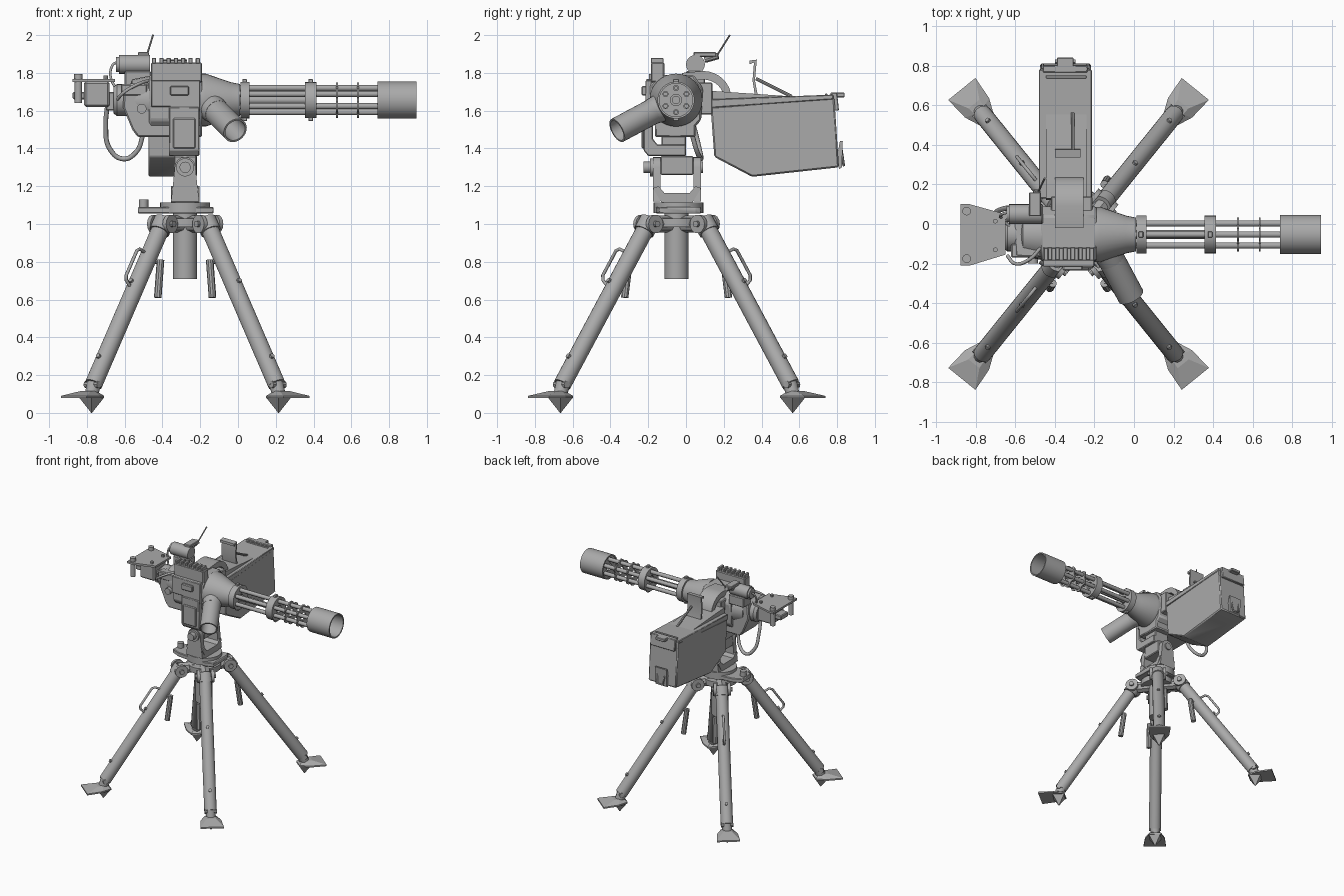
import bpy, bmesh, math
from mathutils import Vector, Matrix

if "Cube" in bpy.data.objects:
    bpy.data.objects.remove(bpy.data.objects["Cube"])

grey = bpy.data.materials.new("gunmetal grey")
grey.diffuse_color = (0.40, 0.40, 0.40, 1)
grey.use_nodes = True
grey.node_tree.nodes["Principled BSDF"].inputs["Base Color"].default_value = grey.diffuse_color
AY, AZ = -0.053, 1.656          # barrel axis
CX, CY = -0.28, -0.05           # tripod axis


def finish(name, bm, smooth=True, bevel=0):
    bmesh.ops.recalc_face_normals(bm, faces=bm.faces)
    me = bpy.data.meshes.new(name)
    bm.to_mesh(me)
    bm.free()
    ob = bpy.data.objects.new(name, me)
    bpy.context.collection.objects.link(ob)
    me.materials.append(grey)
    if bevel:
        m = ob.modifiers.new("bevel", 'BEVEL')
        m.width, m.segments = bevel, 1
    if smooth:
        bpy.ops.object.select_all(action='DESELECT')
        ob.select_set(True)
        bpy.context.view_layer.objects.active = ob
        bpy.ops.object.shade_smooth_by_angle(angle=math.radians(35))
    return ob


def box(name, x, y, z, bevel=0.006):
    bm = bmesh.new()
    bmesh.ops.create_cube(bm, size=1)
    for v in bm.verts:
        v.co = [a[0] + (c + 0.5) * (a[1] - a[0]) for a, c in zip((x, y, z), v.co)]
    return finish(name, bm, False, bevel)


def lathe(name, a, b, prof, n=24, closed=False):
    """Spin (distance along a-b, radius) points around the line a-b."""
    a, b = Vector(a), Vector(b)
    rot = (b - a).to_track_quat('Z', 'Y').to_matrix().to_4x4()
    bm = bmesh.new()
    rings = []
    for t, r in prof:
        rings.append([bm.verts.new((r * math.cos(2 * math.pi * i / n), r * math.sin(2 * math.pi * i / n), t)) for i in range(n)])
    pairs = list(zip(rings, rings[1:])) + ([(rings[-1], rings[0])] if closed else [])
    for p, q in pairs:
        for i in range(n):
            j = (i + 1) % n
            bm.faces.new((p[i], p[j], q[j], q[i]))
    if not closed:
        bm.faces.new(rings[0])
        bm.faces.new(rings[-1])
    bm.transform(Matrix.Translation(a) @ rot)
    return finish(name, bm)


def cyl(name, a, b, r, r2=None, n=20):
    return lathe(name, a, b, [(0, r), ((Vector(b) - Vector(a)).length, r if r2 is None else r2)], n)


def pipe(name, a, b, r, ri, n=28):
    L = (Vector(b) - Vector(a)).length
    return lathe(name, a, b, [(0, r), (L, r), (L, ri), (0, ri)], n, True)


def prism(name, pts, axis, lo, hi, bevel=0):
    """Extrude a 2D outline along an axis: x takes (y, z), y takes (x, z), z takes (x, y)."""
    mk = {'x': lambda p, d: (d, *p), 'y': lambda p, d: (p[0], d, p[1]), 'z': lambda p, d: (*p, d)}[axis]
    bm = bmesh.new()
    A = [bm.verts.new(mk(p, lo)) for p in pts]
    B = [bm.verts.new(mk(p, hi)) for p in pts]
    bm.faces.new(A)
    bm.faces.new(B)
    for i in range(len(pts)):
        j = (i + 1) % len(pts)
        bm.faces.new((A[i], A[j], B[j], B[i]))
    return finish(name, bm, True, bevel)


def tube(name, pts, r, smooth=True):
    cu = bpy.data.curves.new(name, 'CURVE')
    cu.dimensions = '3D'
    cu.bevel_depth, cu.bevel_resolution, cu.use_fill_caps = r, 2, True
    s = cu.splines.new('BEZIER' if smooth else 'POLY')
    P = s.bezier_points if smooth else s.points
    P.add(len(pts) - 1)
    for p, c in zip(P, pts):
        p.co = c if smooth else (*c, 1)
        if smooth:
            p.handle_left_type = p.handle_right_type = 'AUTO'
    ob = bpy.data.objects.new(name, cu)
    bpy.context.collection.objects.link(ob)
    cu.materials.append(grey)


# four tripod legs with feet, brackets, hanging pins and carry handles
for sx in (-1, 1):
    for sy in (-1, 1):
        P = lambda dx, dy, z: Vector((CX + sx * dx, CY + sy * dy, z))
        top, low = P(.11, .14, 1.02), P(.485, .605, .15)
        at = lambda f: top.lerp(low, f)
        cyl("leg", top, low, .047)
        cyl("leg_collar", at(.0), at(.07), .055)
        cyl("ankle", at(.985), P(.50, .62, .085), .04, .035, 12)
        cyl("ankle_pin", P(.455, .64, .15), P(.525, .58, .15), .02, n=10)
        u = Vector((sx * .63, sy * .78, 0))
        w = Vector((-sx * .78, sy * .63, 0))
        c = P(.495, .615, 0)
        # foot plate: shallow crown above, ground spike below
        bm = bmesh.new()
        outline = [(.15, .088), (.028, .078), (-.05, .045), (-.05, -.045), (.028, -.078), (.15, -.088)]
        rim = [[bm.verts.new(c + u * a + w * b + Vector((0, 0, z))) for a, b in outline] for z in (.078, .09)]
        crown = [bm.verts.new(c + u * a * .35 + w * b * .4 + Vector((0, 0, .115))) for a, b in outline]
        for p, q in ((rim[0], rim[1]), (rim[1], crown)):
            for i in range(6):
                bm.faces.new((p[i], p[i - 1], q[i - 1], q[i]))
        bm.faces.new(rim[0])
        bm.faces.new(crown)
        finish("foot_plate", bm, False)
        cyl("foot_spike", c + Vector((0, 0, .08)), c + Vector((0, 0, .0)), .065, .002, 4)
        # hub bracket holding the leg
        for s in (-1, 1):
            o = w * .052 * s
            cyl("leg_lug", P(.12, .15, 1.0) + o * .8, P(.12, .15, 1.0) + o * 1.25, .05, n=14)
        cyl("leg_arm", P(.02, .025, 1.0), P(.13, .16, 1.0), .045, n=8)
        cyl("hub_pin", P(.12, .15, 1.0) - w * .08, P(.12, .15, 1.0) + w * .08, .018, n=10)
        # hanging pin, leg rivets
        cyl("hanging_pin", P(.13, .25, .81), P(.145, .275, .61), .02, n=10)
        cyl("hanging_pin_stem", at(.25), P(.13, .25, .80), .012, n=8)
        for f in (.4, .86):
            n = (low - top).cross(w).normalized()
            n = n if n.z > 0 else -n
            cyl("leg_rivet", at(f), at(f) + n * .058, .013, n=8)
        if sx < 0:
            tube("carry_handle", [at(f) + n * h for f, h in ((.22, .03), (.23, .085), (.25, .10), (.40, .10), (.42, .085), (.43, .03))], .009, False)

# tripod hub and turntable
cyl("centre_post", (CX, CY, .71), (CX, CY, 1.06), .064, n=28)
cyl("hub", (CX, CY, .985), (CX, CY, 1.03), .13, n=28)
cyl("turntable", (CX, CY + .01, 1.058), (CX, CY + .01, 1.115), .132, n=32)
prism("turntable_arm", [(-.53, -.10), (-.53, .02), (-.46, .05), (-.15, .08), (-.13, .05), (-.13, -.14), (-.2, -.16), (-.46, -.13)], 'z', 1.055, 1.09, .005)
cyl("arm_knob", (-.50, -.04, 1.09), (-.50, -.04, 1.13), .025, n=12)

# yoke: rounded cheeks joined by a base
cheek = [(-.355, 1.12), (-.205, 1.12), (-.215, 1.2)] + [(-.28 + .055 * math.cos(a), 1.30 + .055 * math.sin(a)) for a in (i * math.pi / 8 for i in range(9))] + [(-.345, 1.2)]
for y in (-.175, .04):
    prism("yoke_cheek", cheek, 'y', y, y + .04)
prism("yoke_base", [(-.175, 1.19), (-.13, 1.115), (.035, 1.115), (.08, 1.19), (.05, 1.2), (.02, 1.165), (-.115, 1.165), (-.145, 1.2)], 'x', -.355, -.205)
box("pivot_block", (-.34, -.22), (-.135, .04), (1.26, 1.36))
cyl("pivot_bolt", (-.28, -.225, 1.30), (-.28, .09, 1.30), .03, n=12)
cyl("pivot_washer", (-.28, -.19, 1.30), (-.28, -.17, 1.30), .048, n=18)

# cradle wrapped around the receiver
prism("cradle", [(-.225, 1.62), (-.225, 1.39), (-.2, 1.36), (0, 1.36), (0, 1.42), (-.15, 1.42), (-.175, 1.45), (-.175, 1.62)], 'x', -.365, -.205, .005)
box("cradle_pad", (-.345, -.225), (-.235, -.19), (1.40, 1.56))
box("cradle_web", (-.35, -.22), (-.13, .0), (1.38, 1.52))

# receiver, rear housing and front cone
prism("receiver", [(-.19, 1.55), (-.12, 1.47), (.01, 1.47), (.08, 1.55), (.09, 1.72), (.04, 1.79), (-.14, 1.79), (-.19, 1.74)], 'x', -.47, -.19, .01)
prism("rear_receiver", [(-.56, 1.50), (-.53, 1.46), (-.19, 1.46), (-.19, 1.60), (-.45, 1.62), (-.47, 1.75), (-.6, 1.74), (-.61, 1.62)], 'y', -.165, .05, .008)
prism("side_panel", [(-.35, 1.56), (-.225, 1.56), (-.20, 1.60), (-.20, 1.76), (-.46, 1.76), (-.46, 1.62), (-.36, 1.62)], 'y', -.215, -.18, .004)
box("side_latch", (-.36, -.26), (-.235, -.205), (1.68, 1.73))
cyl("side_button", (-.51, -.2, 1.61), (-.51, -.16, 1.61), .026, n=14)
box("rear_cover", (-.62, -.48), (-.17, -.10), (1.68, 1.74))
lathe("front_cone", (-.20, AY, AZ), (1, AY, AZ), [(0, .14), (.03, .14), (.16, .095), (.21, .085)], 32)
lathe("rear_motor", (-.66, AY, AZ), (1, AY, AZ), [(0, .07), (.02, .085), (.09, .085), (.1, .11), (.2, .13)], 24)
pipe("ejection_chute", (-.13, -.15, 1.61), (-.015, -.365, 1.495), .068, .058)
cyl("chute_root", (-.17, -.07, 1.645), (-.11, -.19, 1.59), .085, .068)

# barrel cluster, clamps and muzzle shroud
X = lambda x: (x, AY, AZ)
for i in range(6):
    a = math.pi * i / 3 + math.pi / 6
    y, z = AY + .064 * math.cos(a), AZ + .064 * math.sin(a)
    pipe("barrel", (0, y, z), (.78, y, z), .016, .009, 12)
    for x in (.525, .635):
        cyl("clamp_lobe", (x - .005, y, z), (x + .005, y, z), .031, n=14)
for x in (.525, .635):
    pipe("spacer_disc", X(x - .005), X(x + .005), .078, .03)
cyl("drive_shaft", X(0), X(.40), .022, n=12)
lathe("rear_clamp", X(.012), X(1), [(0, .097), (.05, .097), (.05, .03), (0, .03)], 28, True)
lathe("middle_clamp", X(.355), X(1), [(0, .095), (.06, .095), (.06, .03), (0, .03)], 28, True)
for x in (.035, .385):
    for s in (-1, 1):
        box("clamp_bolt", (x - .012, x + .012), (AY - .015, AY + .015), (AZ + s * .10 - .012, AZ + s * .10 + .012), .003)
pipe("muzzle_shroud", X(.738), X(.945), .098, .088, 36)
pipe("muzzle_plate", X(.745), X(.76), .092, .03)

# top rail with teeth
box("rail_base", (-.46, -.19), (-.185, -.115), (1.75, 1.855))
for i in range(7):
    x = -.455 + i * .0385
    box("rail_tooth", (x, x + .022), (-.185, -.12), (1.85, 1.88), .003)

# sight unit, bracket and antenna
cyl("sight_body", (-.63, .05, 1.845), (-.465, .05, 1.845), .05)
cyl("sight_cap", (-.645, .05, 1.845), (-.63, .05, 1.845), .04)
box("sight_mount", (-.60, -.46), (.0, .10), (1.73, 1.81))
box("sight_top", (-.53, -.47), (.04, .16), (1.885, 1.91), .004)
cyl("antenna_base", (-.50, .10, 1.87), (-.49, .17, 1.89), .018, n=10)
cyl("antenna", (-.49, .15, 1.87), (-.45, .232, 2.0), .005, n=8)
tube("sight_cable", [(-.63, .06, 1.86), (-.665, .05, 1.84), (-.66, .02, 1.74), (-.62, -.02, 1.72)], .007)
tube("side_cable", [(-.47, -.12, 1.76), (-.53, -.18, 1.74), (-.60, -.2, 1.70), (-.64, -.16, 1.66)], .009)
tube("power_cable", [(-.69, .0, 1.64), (-.70, .04, 1.52), (-.68, .07, 1.40), (-.61, .08, 1.345), (-.54, .06, 1.38), (-.50, .03, 1.48)], .013)

# rear control plate and grips
prism("control_plate", [(-.875, -.21), (-.83, -.21), (-.65, -.155), (-.65, .05), (-.83, .10), (-.875, .10)], 'z', 1.752, 1.768)
box("control_box", (-.815, -.68), (-.13, .03), (1.62, 1.755), .01)
box("control_link", (-.70, -.60), (-.10, .0), (1.60, 1.70))
for y in (-.175, .065):
    cyl("grip_knob", (-.845, y, 1.76), (-.845, y, 1.795), .022, n=12)
    cyl("grip_post", (-.845, y, 1.64), (-.845, y, 1.755), .02, n=12)
    cyl("plate_bolt", (-.70, y * .6 - .025, 1.765), (-.70, y * .6 - .025, 1.785), .012, n=8)
box("trigger_bar", (-.875, -.80), (-.10, .0), (1.66, 1.70))

# ammunition box with lid, end cap and latch
prism("ammo_box", [(.13, 1.62), (.785, 1.67), (.81, 1.30), (.35, 1.25), (.15, 1.355)], 'x', -.475, -.218, .008)
prism("ammo_lid", [(.13, 1.615), (.13, 1.66), (.78, 1.685), (.78, 1.66)], 'x', -.48, -.213, .004)
prism("end_cap", [(.765, 1.60), (.765, 1.695), (.80, 1.695), (.81, 1.60)], 'x', -.46, -.235, .004)
box("end_hook", (-.39, -.305), (.79, .84), (1.67, 1.695), .004)
prism("latch_plate", [(.80, 1.36), (.815, 1.44), (.83, 1.44), (.825, 1.30), (.81, 1.29)], 'x', -.40, -.295)
tube("latch_loop", [(-.385, .82, 1.41), (-.37, .835, 1.31), (-.32, .835, 1.31), (-.31, .82, 1.41)], .007, False)
prism("feed_wedge", [(.12, 1.65), (.13, 1.705), (.57, 1.675), (.58, 1.65)], 'x', -.445, -.24)
box("lid_rib", (-.445, -.24), (.735, .75), (1.675, 1.69), .003)

# curved feed chute and guide flap
outer = [(.09 + .15 * math.sin(a), 1.665 + .145 * math.cos(a)) for a in (i * math.pi / 16 for i in range(9))]
inner = [(.09 + .11 * math.sin(a), 1.665 + .10 * math.cos(a)) for a in (i * math.pi / 16 for i in range(8, -1, -1))]
prism("feed_chute", [(-.02, 1.80)] + outer + inner + [(-.02, 1.75)], 'x', -.40, -.255)
box("feeder_cover", (-.42, -.21), (.0, .14), (1.58, 1.75))
prism("guide_flap", [(.335, 1.845), (.335, 1.865), (.375, 1.87), (.365, 1.76), (.38, 1.68), (.365, 1.68), (.352, 1.76), (.36, 1.855)], 'x', -.40, -.27)
cyl("flap_stay", (-.31, .37, 1.77), (-.31, .56, 1.675), .009, n=8)
